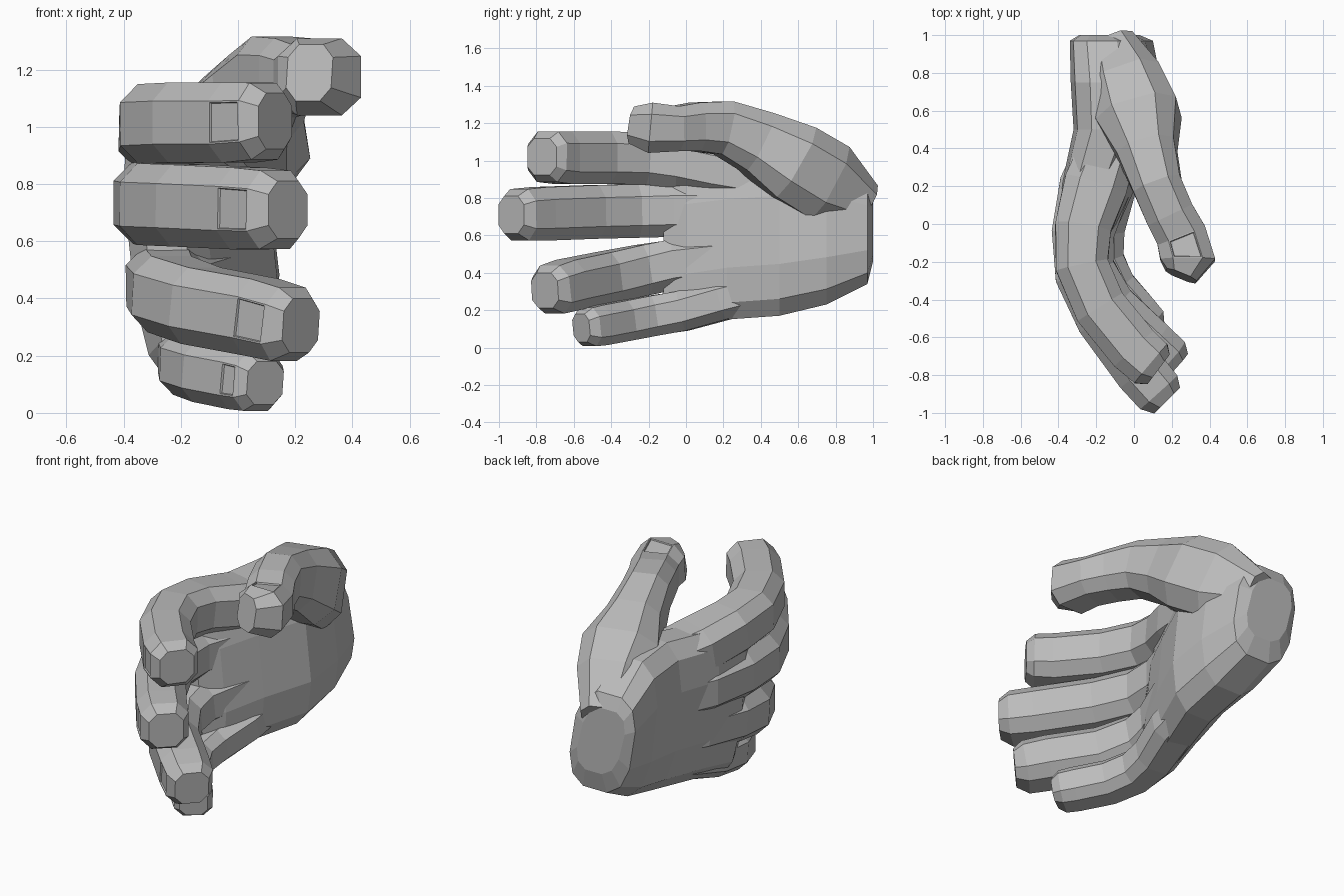
import bpy, bmesh
from math import cos, sin, pi, copysign
from mathutils import Vector

old = bpy.data.objects.get("Cube")
if old:
    bpy.data.objects.remove(old)

skin = bpy.data.materials.new("plain_grey")
skin.use_nodes = True
GREY = (0.5, 0.5, 0.5, 1)
skin.diffuse_color = GREY
skin.node_tree.nodes["Principled BSDF"].inputs["Base Color"].default_value = GREY
UP = Vector((0, 0, 1))


def outline(sides):
    """Rounded-box cross-section reaching 1 on both axes."""
    def soft(v):
        return copysign(abs(v) ** 0.7, v)
    top = soft(cos(pi / sides))
    angles = [(k + 0.5) * 2 * pi / sides for k in range(sides)]
    return [(soft(cos(a)) / top, soft(sin(a)) / top) for a in angles]


def loft(name, stations, sides=8, axis=None, shear=0, nail=None):
    """Skin rings along stations of (x, y, z, half thickness, half width)."""
    bm = bmesh.new()
    pts = [Vector(s[:3]) for s in stations]
    rings = []
    for i, s in enumerate(stations):
        t = axis or (pts[min(i + 1, len(pts) - 1)] - pts[max(i - 1, 0)]).normalized()
        n = t.cross(UP).normalized()
        w = n.cross(t)
        rings.append([bm.verts.new(pts[i] + n * (u * s[3] + v * shear) + w * v * s[4])
                      for u, v in outline(sides)])
    bands = []
    for a, b in zip(rings, rings[1:]):
        bands.append([bm.faces.new((a[k - 1], a[k], b[k], b[k - 1])) for k in range(sides)])
    bm.faces.new(rings[0])
    bm.faces.new(rings[-1])
    bmesh.ops.recalc_face_normals(bm, faces=bm.faces)
    # sunken nail on the last full band
    if nail:
        face = max(bands[-2], key=lambda f: f.normal.dot(Vector(nail)))
        bmesh.ops.inset_individual(bm, faces=[face], thickness=0.008, depth=0)
        bmesh.ops.inset_individual(bm, faces=[face], thickness=0.004, depth=-0.008)
    mesh = bpy.data.meshes.new(name)
    bm.to_mesh(mesh)
    bm.free()
    mesh.materials.append(skin)
    obj = bpy.data.objects.new(name, mesh)
    bpy.context.collection.objects.link(obj)
    return obj


# palm, from the cut wrist to the knuckles
loft("palm", [
    (-0.13, 1.0, 0.66, 0.14, 0.2),
    (-0.12, 0.97, 0.64, 0.2, 0.3),
    (-0.095, 0.75, 0.65, 0.22, 0.42),
    (-0.09, 0.5, 0.63, 0.21, 0.46),
    (-0.18, 0.22, 0.61, 0.18, 0.46),
    (-0.24, 0.0, 0.58, 0.14, 0.47),
    (-0.25, -0.12, 0.59, 0.07, 0.42),
], sides=12, axis=Vector((0, -1, 0)), shear=0.05)

# thumb with its fleshy base
loft("thumb", [
    (-0.11, 0.95, 0.76, 0.12, 0.12),
    (-0.03, 0.74, 0.88, 0.19, 0.22),
    (0.025, 0.56, 0.99, 0.22, 0.215),
    (0.07, 0.38, 1.1, 0.155, 0.17),
    (0.125, 0.2, 1.175, 0.13, 0.145),
    (0.19, 0.05, 1.18, 0.13, 0.13),
    (0.25, -0.06, 1.17, 0.135, 0.12),
    (0.285, -0.19, 1.175, 0.145, 0.135),
    (0.25, -0.275, 1.19, 0.085, 0.1),
], nail=(-0.2, 0, 1))

# fingers: path points at root, knuckle, joints and tip
back = (-0.5, -0.8, 0)
fingers = {
    "index_finger": ([(-0.10, 0.5, 0.9), (-0.205, 0.2, 0.95), (-0.27, -0.02, 0.99),
                      (-0.275, -0.22, 1.01), (-0.18, -0.44, 1.015), (0.0, -0.66, 1.015),
                      (0.09, -0.74, 1.02), (0.13, -0.77, 1.02)], 0.14, 0.14),
    "middle_finger": ([(-0.14, 0.45, 0.73), (-0.23, 0.2, 0.735), (-0.29, -0.05, 0.735),
                       (-0.28, -0.27, 0.73), (-0.17, -0.5, 0.725), (0.035, -0.78, 0.715),
                       (0.13, -0.89, 0.71), (0.175, -0.935, 0.71)], 0.138, 0.143),
    "ring_finger": ([(-0.10, 0.45, 0.48), (-0.18, 0.2, 0.47), (-0.25, -0.05, 0.445),
                     (-0.24, -0.23, 0.415), (-0.13, -0.43, 0.375), (0.08, -0.63, 0.335),
                     (0.175, -0.715, 0.31), (0.22, -0.755, 0.305)], 0.135, 0.135),
    "little_finger": ([(-0.08, 0.45, 0.32), (-0.12, 0.2, 0.255), (-0.165, -0.02, 0.195),
                       (-0.165, -0.18, 0.17), (-0.10, -0.33, 0.145), (0.02, -0.47, 0.12),
                       (0.07, -0.525, 0.11), (0.095, -0.56, 0.105)], 0.11, 0.108),
}
for name, (path, thick, wide) in fingers.items():
    taper = [1, 1.2, 1.06, 1, 1, 1, 0.96, 0.7]
    loft(name, [(*p, thick * f, wide * min(f, 1)) for p, f in zip(path, taper)], nail=back)
